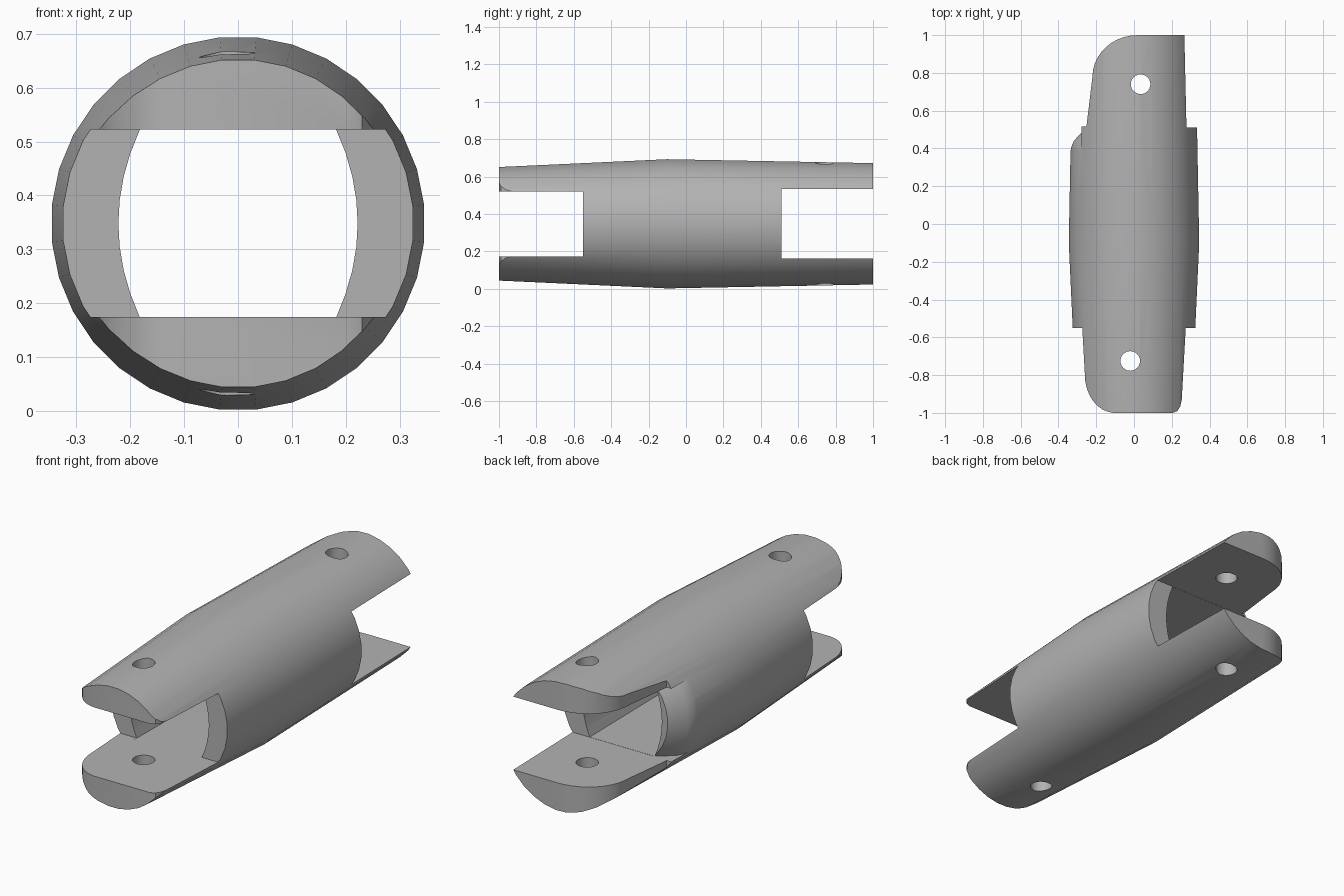
import bpy, bmesh, math

cube = bpy.data.objects.get("Cube")
if cube:
    bpy.data.objects.remove(cube)

CZ = 0.348          # height of the long axis
SEG = 32

grey = bpy.data.materials.new("plain grey")
grey.use_nodes = True
colour = (0.45, 0.45, 0.45, 1)
grey.diffuse_color = colour
grey.node_tree.nodes["Principled BSDF"].inputs["Base Color"].default_value = colour


def loft(name, rings, closed=False):
    """Skin equal rings of points; cap the ends, or join last to first."""
    bm = bmesh.new()
    loops = [[bm.verts.new(p) for p in ring] for ring in rings]
    pairs = list(zip(loops, loops[1:]))
    if closed:
        pairs.append((loops[-1], loops[0]))
    else:
        bm.faces.new(loops[0])
        bm.faces.new(loops[-1])
    n = len(loops[0])
    for a, b in pairs:
        for i in range(n):
            j = (i + 1) % n
            bm.faces.new((a[i], a[j], b[j], b[i]))
    bmesh.ops.recalc_face_normals(bm, faces=bm.faces)
    mesh = bpy.data.meshes.new(name)
    bm.to_mesh(mesh)
    bm.free()
    mesh.materials.append(grey)
    ob = bpy.data.objects.new(name, mesh)
    bpy.context.collection.objects.link(ob)
    return ob


def circle(y, r):
    angles = [2 * math.pi * (i + 0.5) / SEG for i in range(SEG)]
    return [(r * math.cos(a), y, CZ + r * math.sin(a)) for a in angles]


def plan_prism(name, points):
    """Vertical prism through the whole height."""
    return loft(name, [[(x, y, z) for x, y in points] for z in (-0.2, 0.9)])


def box(name, x0, x1, y0, y1, half):
    return loft(name, [[(x, y0, CZ - half), (x, y1, CZ - half),
                        (x, y1, CZ + half), (x, y0, CZ + half)] for x in (x0, x1)])


def core_ring(y, half):
    """Window section with bowed sides."""
    steps = [-1 + i / 4 for i in range(9)]
    right = [(0.182 + 0.04 * (1 - t * t), y, CZ + half * t) for t in steps]
    return right + [(-x, y, z) for x, y, z in reversed(right)]


def apply_boolean(ob, cutter, operation):
    mod = ob.modifiers.new("cut", "BOOLEAN")
    mod.operation, mod.solver, mod.object = operation, "EXACT", cutter
    bpy.context.view_layer.update()
    graph = bpy.context.evaluated_depsgraph_get()
    mesh = bpy.data.meshes.new_from_object(ob.evaluated_get(graph))
    ob.modifiers.clear()
    ob.data = mesh
    bpy.data.objects.remove(cutter)


# Tapered sleeve
sleeve = loft("coupling_sleeve", [circle(y, r) for y, r in
              ((-1, 0.305), (-0.1, 0.347), (1, 0.326))])

# Window through the middle, and the open slots at both ends
FRONT, BACK = 0.174, 0.185
cutters = [
    loft("window_cutter", [core_ring(-0.6, FRONT), core_ring(0.6, BACK)]),
    box("front_slot_cutter", -0.6, 0.6, -1.2, -0.55, FRONT),
    box("back_slot_cutter", -0.6, 0.6, 0.51, 1.2, BACK),
]

# Rounded relief on the outer back corner of one side wall
relief = loft("wall_relief_cutter",
              [circle(y, r) for y, r in ((0.56, 0.23), (0.51, 0.255), (0.44, 0.32),
                                         (0.41, 0.333), (0.35, 0.345), (0.35, 0.5), (0.56, 0.5))],
              closed=True)
apply_boolean(relief, box("relief_bounds", -0.6, -0.02, 0.3, 0.6, BACK), "INTERSECT")
cutters.append(relief)

# Rounded tongue tips
back_arc = [(0.02 - 0.24 * math.sin(a), 0.78 + 0.22 * math.cos(a))
            for a in (math.pi / 2 * i / 10 for i in range(11))]
cutters.append(plan_prism("back_tip_cutter", [(-0.5, 1.1), (0.02, 1.1)] + back_arc
                          + [(-0.252, 0.515), (-0.5, 0.515)]))
front_arc = [(-0.10 - 0.16 * math.sin(a), -0.80 - 0.2 * math.cos(a))
             for a in (math.pi / 2 * (0.1 + 0.09 * i) for i in range(11))]
cutters.append(plan_prism("front_tip_cutter", [(-0.5, -1.1), (-0.09, -1.1), (-0.09, -1.003)]
                          + front_arc + [(-0.5, -0.7)]))
cutters.append(plan_prism("front_corner_cutter", [(0.205, -1.1), (0.205, -1.0), (0.23, -0.99),
                                                  (0.245, -0.965), (0.26, -0.9), (0.5, -0.9), (0.5, -1.1)]))

# Pin holes through both tongues
for name, hx, hy in (("back_hole_cutter", 0.035, 0.74), ("front_hole_cutter", -0.02, -0.725)):
    ring = [2 * math.pi * i / 24 for i in range(24)]
    cutters.append(plan_prism(name, [(hx + 0.052 * math.cos(a), hy + 0.052 * math.sin(a)) for a in ring]))

for cutter in cutters:
    apply_boolean(sleeve, cutter, "DIFFERENCE")

# Smooth shading with crisp cut edges
bpy.ops.object.select_all(action="DESELECT")
sleeve.select_set(True)
bpy.context.view_layer.objects.active = sleeve
bpy.ops.object.shade_smooth_by_angle(angle=math.radians(30))
